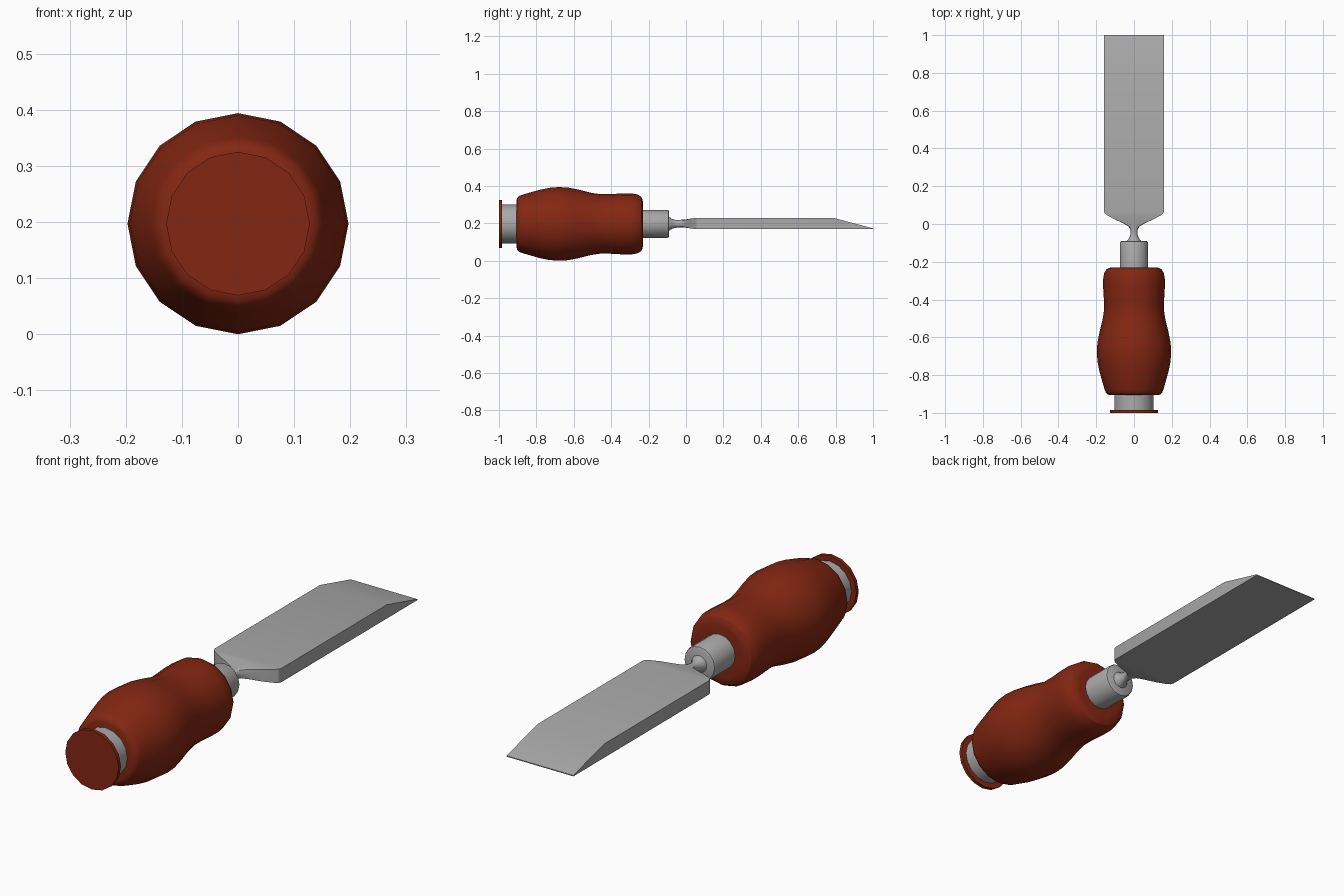
import bpy
import bmesh
from math import cos, sin, pi, radians

if "Cube" in bpy.data.objects:
    bpy.data.objects.remove(bpy.data.objects["Cube"], do_unlink=True)

SIDES = 16
AXIS_Z = 0.197


def material(name, rgb):
    mat = bpy.data.materials.new(name)
    mat.use_nodes = True
    mat.diffuse_color = (*rgb, 1)
    mat.node_tree.nodes["Principled BSDF"].inputs["Base Color"].default_value = (*rgb, 1)
    return mat


red = material("red_brown_wood", (0.23, 0.02, 0.006))
steel = material("grey_steel", (0.4, 0.4, 0.4))


def ring(y, rx, rz, z=AXIS_Z, square=0.0):
    """Cross-section at y, blending from ellipse (0) to rectangle (1)."""
    points = []
    for i in range(SIDES):
        a = 2 * pi * i / SIDES
        c, s = cos(a), sin(a)
        k = 1 - square + square / max(abs(c), abs(s))
        points.append((rx * c * k, y, z + rz * s * k))
    return points


def loft(name, rings, mat):
    bm = bmesh.new()
    loops = [[bm.verts.new(p) for p in r] for r in rings]
    for a, b in zip(loops, loops[1:]):
        for i in range(SIDES):
            j = (i + 1) % SIDES
            bm.faces.new((a[i], a[j], b[j], b[i]))
    bm.faces.new(loops[0])
    bm.faces.new(loops[-1])
    bmesh.ops.recalc_face_normals(bm, faces=bm.faces)
    mesh = bpy.data.meshes.new(name)
    bm.to_mesh(mesh)
    bm.free()
    mesh.materials.append(mat)
    obj = bpy.data.objects.new(name, mesh)
    bpy.context.collection.objects.link(obj)
    bpy.ops.object.select_all(action="DESELECT")
    obj.select_set(True)
    bpy.context.view_layer.objects.active = obj
    bpy.ops.object.shade_smooth_by_angle(angle=radians(32))
    return obj


def turned(name, profile, mat):
    return loft(name, [ring(y, r, r) for y, r in profile], mat)


# Pommel cap and the two metal collars
turned("pommel_cap", [(-1, 0.128), (-0.984, 0.128)], red)
turned("rear_collar", [(-0.985, 0.104), (-0.88, 0.104)], steel)
turned("front_ferrule", [(-0.26, 0.075), (-0.1, 0.075), (-0.093, 0.072), (-0.09, 0.066)], steel)

# Swelling grip with rounded ends
turned("handle", [
    (-0.906, 0.125), (-0.903, 0.138), (-0.893, 0.149), (-0.875, 0.156),
    (-0.83, 0.169), (-0.78, 0.183), (-0.73, 0.193), (-0.68, 0.197),
    (-0.63, 0.194), (-0.57, 0.182), (-0.51, 0.167), (-0.46, 0.159),
    (-0.41, 0.159), (-0.34, 0.163), (-0.29, 0.163), (-0.26, 0.158),
    (-0.24, 0.146), (-0.232, 0.13), (-0.23, 0.112)], red)

# Round neck flaring into the flat blade with a bevelled tip
BZ = 0.199
loft("blade", [
    ring(-0.1, 0.038, 0.038),
    ring(-0.088, 0.036, 0.036),
    ring(-0.075, 0.026, 0.026),
    ring(-0.055, 0.019, 0.021),
    ring(-0.03, 0.019, 0.02, BZ, 0.2),
    ring(-0.012, 0.03, 0.021, BZ, 0.5),
    ring(0.005, 0.06, 0.023, BZ, 0.8),
    ring(0.025, 0.103, 0.026, BZ, 1),
    ring(0.046, 0.142, 0.029, BZ, 1),
    ring(0.056, 0.155, 0.03, BZ, 1),
    ring(0.07, 0.16, 0.03, BZ, 1),
    ring(0.79, 0.16, 0.03, BZ, 1),
    ring(1.0, 0.16, 0.002, BZ - 0.028, 1)], steel)
